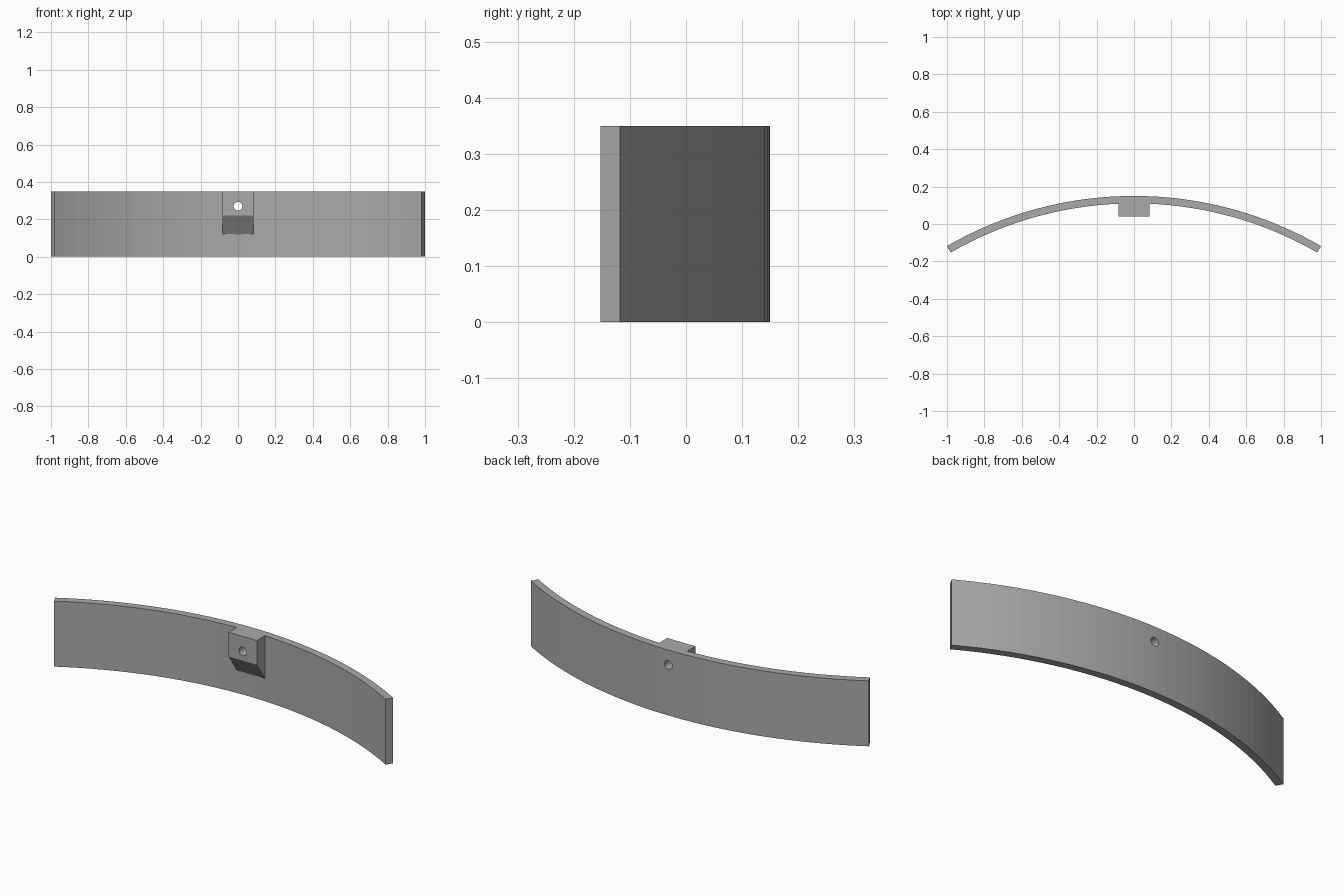
import bpy, bmesh, math
from mathutils import Matrix

default = bpy.data.objects.get("Cube")
if default:
    bpy.data.objects.remove(default)

HEIGHT = 0.35
OUTER, INNER = 2.0, 1.96
CENTRE_Y = 0.15 - OUTER
HALF_ANGLE = math.radians(30)
SEGMENTS = 32

grey = bpy.data.materials.new("plain grey")
grey.use_nodes = True
colour = (0.4, 0.4, 0.4, 1)
grey.diffuse_color = colour
grey.node_tree.nodes["Principled BSDF"].inputs["Base Color"].default_value = colour


def prism(name, outline, offset):
    """Extrude a closed outline of 3D points along an offset."""
    bm = bmesh.new()
    face = bm.faces.new([bm.verts.new(p) for p in outline])
    ext = bmesh.ops.extrude_face_region(bm, geom=[face])
    moved = [v for v in ext["geom"] if isinstance(v, bmesh.types.BMVert)]
    bmesh.ops.translate(bm, verts=moved, vec=offset)
    bmesh.ops.recalc_face_normals(bm, faces=bm.faces)
    return finish(name, bm)


def finish(name, bm):
    mesh = bpy.data.meshes.new(name)
    bm.to_mesh(mesh)
    bm.free()
    mesh.materials.append(grey)
    obj = bpy.data.objects.new(name, mesh)
    bpy.context.collection.objects.link(obj)
    return obj


def boolean(target, tool, operation):
    """Apply a boolean and discard the tool."""
    mod = target.modifiers.new(operation, "BOOLEAN")
    mod.operation = operation
    mod.solver = "EXACT"
    mod.object = tool
    bpy.context.view_layer.objects.active = target
    bpy.ops.object.modifier_apply(modifier=mod.name)
    bpy.data.objects.remove(tool)


def arc(radius):
    angles = [HALF_ANGLE * (2 * i / SEGMENTS - 1) for i in range(SEGMENTS + 1)]
    return [(radius * math.sin(a), CENTRE_Y + radius * math.cos(a), 0) for a in angles]


# Curved band
band = prism("curved_band", arc(OUTER) + arc(INNER)[::-1], (0, 0, HEIGHT))

# Mounting block with a sloped underside, merged into the band
side = [(0.04, HEIGHT), (0.13, HEIGHT), (0.13, 0.091), (0.04, 0.22)]
block = prism("mounting_block", [(-0.083, y, z) for y, z in side], (0.166, 0, 0))
boolean(band, block, "UNION")

# Round hole through block and band
bm = bmesh.new()
bmesh.ops.create_cone(bm, cap_ends=True, segments=32, radius1=0.023, radius2=0.023, depth=0.6,
                      matrix=Matrix.Translation((0, 0.1, 0.27)) @ Matrix.Rotation(math.pi / 2, 4, "X"))
hole = finish("hole_cutter", bm)
hole.hide_render = True
boolean(band, hole, "DIFFERENCE")
